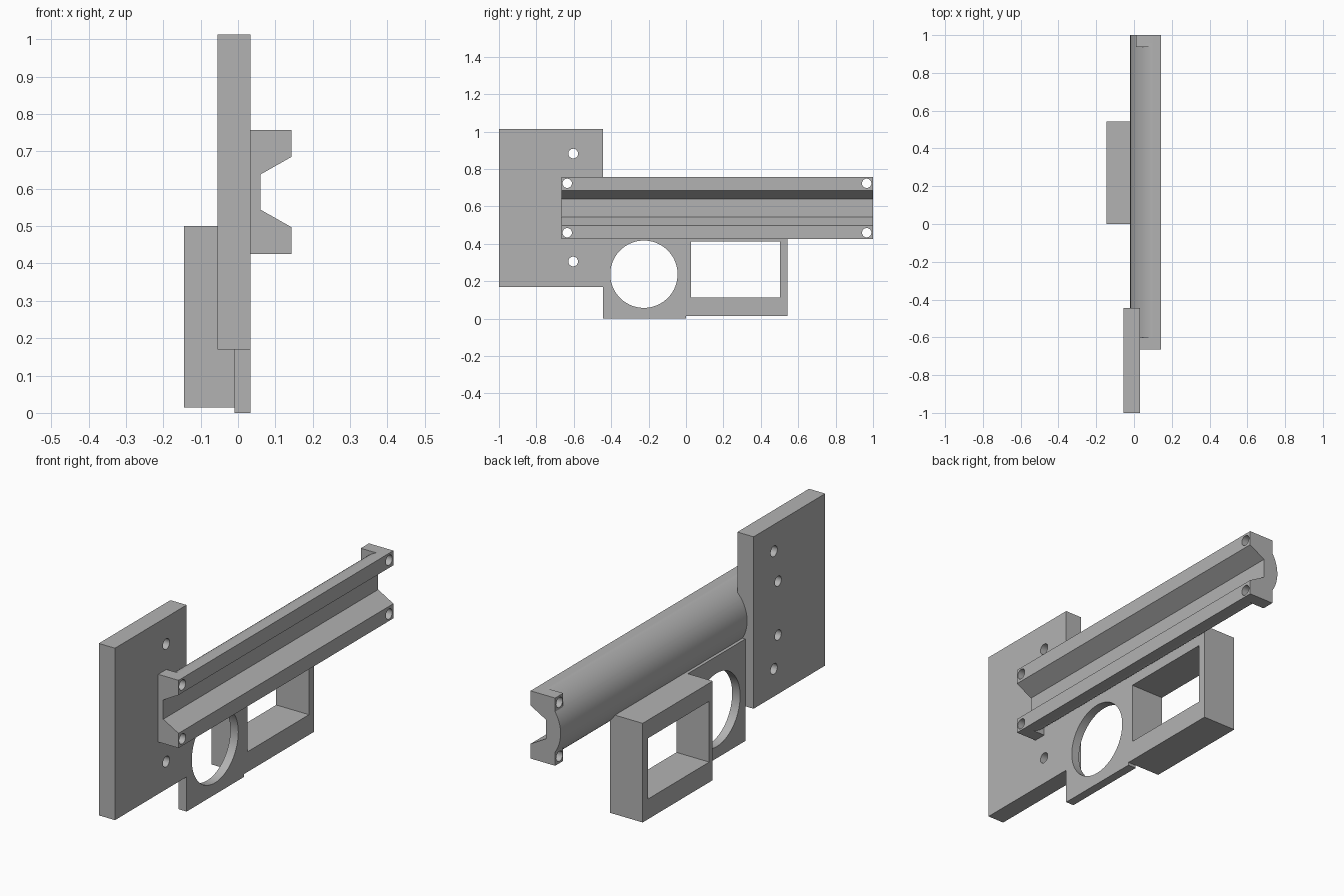
import bpy, bmesh, math
from mathutils import Matrix, Vector

if "Cube" in bpy.data.objects:
    bpy.data.objects.remove(bpy.data.objects["Cube"])

grey = bpy.data.materials.new("plain grey")
grey.use_nodes = True
colour = (0.45, 0.45, 0.45, 1)
grey.diffuse_color = colour
grey.node_tree.nodes["Principled BSDF"].inputs["Base Color"].default_value = colour


def finish(name, bm):
    bmesh.ops.recalc_face_normals(bm, faces=bm.faces)
    mesh = bpy.data.meshes.new(name)
    bm.to_mesh(mesh)
    bm.free()
    mesh.materials.append(grey)
    ob = bpy.data.objects.new(name, mesh)
    bpy.context.collection.objects.link(ob)
    return ob


def box(name, x, y, z):
    bm = bmesh.new()
    bmesh.ops.create_cube(bm, size=1)
    for v in bm.verts:
        v.co = [r[0] if c < 0 else r[1] for c, r in zip(v.co, (x, y, z))]
    return finish(name, bm)


def drill(y, z, radius, segments=32):
    bm = bmesh.new()
    spot = Matrix.Translation((0, y, z)) @ Matrix.Rotation(math.pi / 2, 4, 'Y')
    bmesh.ops.create_cone(bm, cap_ends=True, segments=segments, radius1=radius,
                          radius2=radius, depth=1, matrix=spot)
    return finish("drill", bm)


def combine(ob, tools, operation):
    for tool in tools:
        tool.hide_render = True
        mod = ob.modifiers.new("combine", 'BOOLEAN')
        mod.operation, mod.solver, mod.object = operation, 'EXACT', tool
    bpy.context.view_layer.update()
    graph = bpy.context.evaluated_depsgraph_get()
    mesh = bpy.data.meshes.new_from_object(ob.evaluated_get(graph))
    ob.modifiers.clear()
    ob.data = mesh
    for tool in tools:
        bpy.data.objects.remove(tool)


# Rail: grooved front, rounded back, extruded lengthwise
MID, HALF, R, CX = 0.591, 0.166, 0.177, 0.157
Y0, Y1 = -0.665, 1.0
groove = [(0.143, HALF), (0.143, 0.094), (0.06, 0.047)]
profile = groove + [(x, -h) for x, h in reversed(groove)]
spread = math.asin(HALF / R)
steps = 36
for i in range(steps + 1):
    a = spread * (2 * i / steps - 1)
    profile.append((CX - R * math.cos(a), R * math.sin(a)))

bm = bmesh.new()
face = bm.faces.new([bm.verts.new((x, Y0, MID + h)) for x, h in profile])
swept = bmesh.ops.extrude_face_region(bm, geom=[face])["geom"]
bmesh.ops.translate(bm, vec=Vector((0, Y1 - Y0, 0)),
                    verts=[g for g in swept if isinstance(g, bmesh.types.BMVert)])
rail = finish("grooved_rail", bm)

# Square screw lugs at the rail's four corners
lugs = []
for y in ((Y0, Y0 + 0.063), (Y1 - 0.063, Y1)):
    for z in ((MID + 0.09, MID + HALF), (MID - HALF, MID - 0.09)):
        lugs.append(box("lug", (0.01, 0.1), y, z))
combine(rail, lugs, 'UNION')


def rail_drills(ends):
    return [drill(y, MID + s * 0.132, 0.025) for y in ends for s in (-1, 1)]


combine(rail, rail_drills((-0.635, 0.966)), 'DIFFERENCE')

# Mounting plate with its own screw holes and those of the rail
plate = box("mounting_plate", (-0.055, 0.033), (-1, -0.445), (0.17, 1.013))
combine(plate, rail_drills((-0.635,)) + [drill(-0.603, z, 0.026) for z in (0.305, 0.882)],
        'DIFFERENCE')

# Thin plate with the large round opening
ring = box("round_opening_plate", (-0.01, 0.033), (-0.445, 0), (0, 0.5))
combine(ring, [drill(-0.225, 0.237, 0.18, 72)], 'DIFFERENCE')

# Deep frame with the rectangular window
frame = box("window_frame", (-0.145, 0.033), (0, 0.543), (0.014, 0.5))
combine(frame, [box("window", (-0.5, 0.5), (0.027, 0.503), (0.113, 0.411))], 'DIFFERENCE')

# Smooth the curved walls, keep edges sharp
bpy.ops.object.select_all(action='DESELECT')
for ob in (rail, plate, ring, frame):
    ob.select_set(True)
bpy.context.view_layer.objects.active = rail
bpy.ops.object.shade_smooth_by_angle(angle=math.radians(30))
